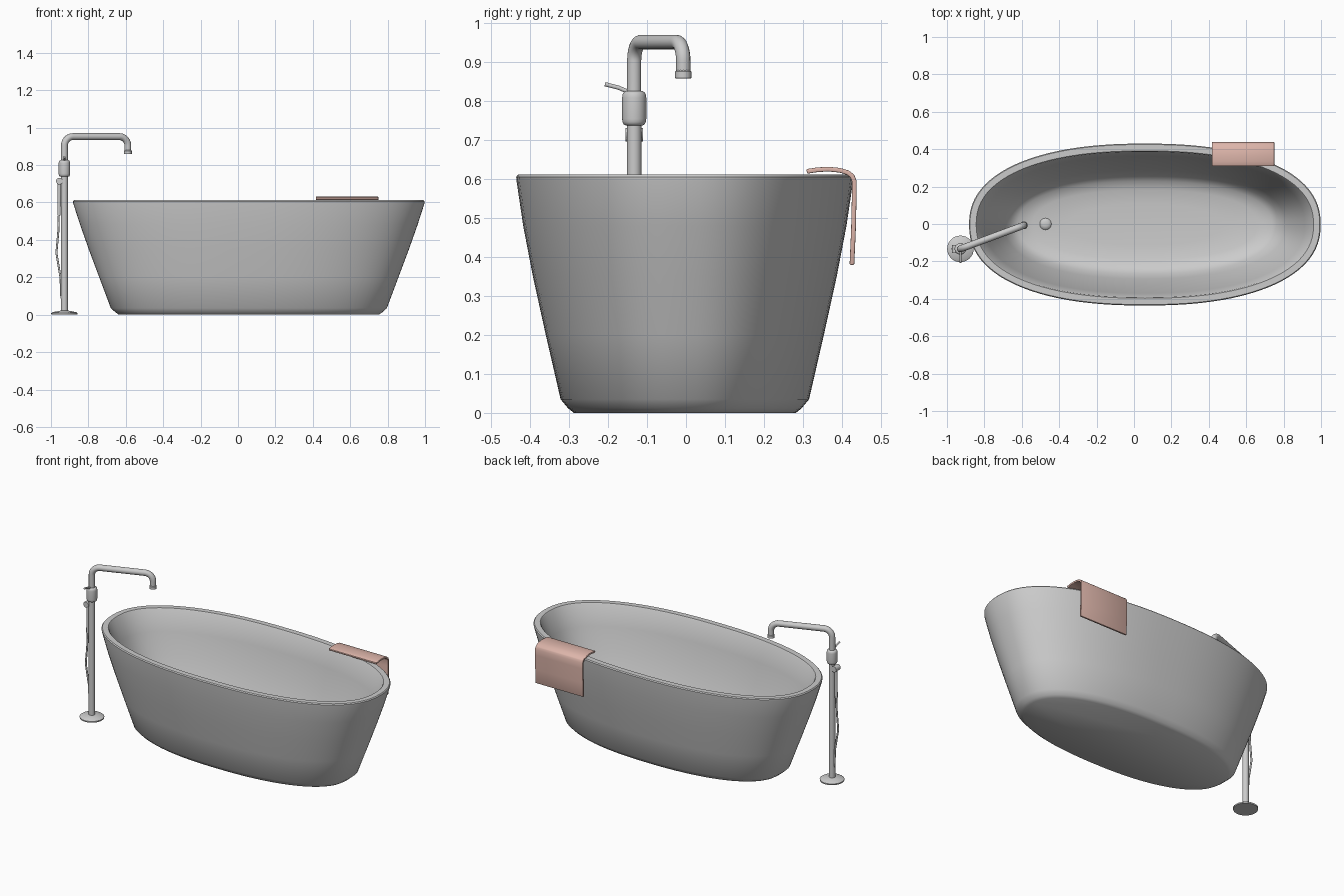
import bpy, bmesh, math
from mathutils import Vector

if "Cube" in bpy.data.objects:
    bpy.data.objects.remove(bpy.data.objects["Cube"])


def finish(bm, name, angle=35):
    bmesh.ops.recalc_face_normals(bm, faces=bm.faces)
    me = bpy.data.meshes.new(name)
    bm.to_mesh(me)
    bm.free()
    ob = bpy.data.objects.new(name, me)
    bpy.context.collection.objects.link(ob)
    bpy.ops.object.select_all(action='DESELECT')
    ob.select_set(True)
    bpy.context.view_layer.objects.active = ob
    bpy.ops.object.shade_smooth_by_angle(angle=math.radians(angle))
    return ob


def loft(name, rings, centre, power=2.0, n=32, angle=35):
    """Stack of (z, half_x, half_y) super-ellipse rings with capped ends."""
    bm = bmesh.new()
    loops = []
    for z, a, b in rings:
        ring = []
        for i in range(n):
            t = 2 * math.pi * i / n
            c, s = math.cos(t), math.sin(t)
            x = math.copysign(abs(c) ** (2 / power), c) * a
            y = math.copysign(abs(s) ** (2 / power), s) * b
            ring.append(bm.verts.new((centre[0] + x, centre[1] + y, z)))
        loops.append(ring)
    for r0, r1 in zip(loops, loops[1:]):
        for i in range(n):
            j = (i + 1) % n
            bm.faces.new((r0[i], r0[j], r1[j], r1[i]))
    bm.faces.new(loops[0])
    bm.faces.new(loops[-1])
    return finish(bm, name, angle)


def lathe(name, profile, centre):
    return loft(name, [(z, r, r) for r, z in profile], centre)


def tube(name, pts, radius, smooth=False):
    """Round tube through points, capped at both ends."""
    cu = bpy.data.curves.new(name, 'CURVE')
    cu.dimensions = '3D'
    cu.bevel_depth = radius
    cu.bevel_resolution = 5
    cu.use_fill_caps = True
    if smooth:
        sp = cu.splines.new('NURBS')
        sp.use_endpoint_u = True
        sp.order_u = 4
    else:
        sp = cu.splines.new('POLY')
    sp.points.add(len(pts) - 1)
    for p, q in zip(sp.points, pts):
        p.co = (*q, 1)
    ob = bpy.data.objects.new(name, cu)
    bpy.context.collection.objects.link(ob)
    bpy.ops.object.select_all(action='DESELECT')
    ob.select_set(True)
    bpy.context.view_layer.objects.active = ob
    bpy.ops.object.convert(target='MESH')
    bpy.ops.object.shade_smooth_by_angle(angle=math.radians(40))
    return ob


def fillet(pts, r, steps=10):
    """Round the right-angled corners of a polyline."""
    pts = [Vector(p) for p in pts]
    out = [pts[0]]
    for a, b, c in zip(pts, pts[1:], pts[2:]):
        u, v = (a - b).normalized(), (c - b).normalized()
        for i in range(steps + 1):
            t = i / steps * math.pi / 2
            out.append(b + u * r * (1 - math.sin(t)) + v * r * (1 - math.cos(t)))
    return out + [pts[-1]]


# Tub: outer wall, rolled rim, inner wall and raised floor
TUB = (0.058, -0.003)
loft("tub", [
    (0.0, 0.695, 0.285), (0.012, 0.712, 0.300), (0.035, 0.738, 0.319),
    (0.2, 0.800, 0.357), (0.35, 0.856, 0.390), (0.48, 0.902, 0.415),
    (0.595, 0.939, 0.432), (0.606, 0.940, 0.433), (0.612, 0.935, 0.428),
    (0.612, 0.902, 0.394), (0.606, 0.897, 0.389), (0.48, 0.854, 0.367),
    (0.35, 0.806, 0.333), (0.22, 0.752, 0.290), (0.16, 0.718, 0.262),
    (0.13, 0.680, 0.232), (0.115, 0.60, 0.185), (0.108, 0.4, 0.11),
], TUB, power=2.3, n=96, angle=40)

# Drain on the tub floor
lathe("drain", [(0.031, 0.10), (0.031, 0.117), (0.026, 0.123), (0.015, 0.127), (0.005, 0.128)],
      (-0.473, 0))

# Floor-standing tap
P = (-0.928, -0.133)
lathe("tap_base", [(0.07, 0), (0.071, 0.008), (0.062, 0.014), (0.03, 0.02), (0.019, 0.022)], P)
lathe("tap_post", [(0.0185, 0.01), (0.0185, 0.75)], P)
lathe("tap_body", [(0.022, 0.738), (0.027, 0.741), (0.030, 0.747), (0.031, 0.755), (0.031, 0.809),
                   (0.030, 0.817), (0.027, 0.823), (0.022, 0.826)], P)

# Spout: up, over the tub and down
E = (-0.589, -0.007)
tube("tap_spout", fillet([(*P, 0.80), (*P, 0.952), (*E, 0.952), (*E, 0.865)], 0.048), 0.0185)
lathe("spout_tip", [(0.017, 0.858), (0.021, 0.86), (0.021, 0.876), (0.018, 0.88)], E)

# Lever handle
tube("tap_lever", [(P[0], P[1] - 0.01, 0.822), (P[0], P[1] - 0.04, 0.835),
                   (P[0], P[1] - 0.075, 0.844)], 0.0055)

# Hand shower holder, handle and hose beside the post
X = -0.955
tube("shower_holder", [(X, P[1] - 0.022, 0.714), (X, P[1] + 0.022, 0.714)], 0.018)
tube("holder_arm", [(X, P[1], 0.714), (P[0], P[1], 0.714)], 0.008)
tube("shower_handle", [(X, P[1], 0.71), (X - 0.002, P[1], 0.53)], 0.009)
tube("shower_hose", [(X - 0.003, P[1], 0.54), (X - 0.006, P[1], 0.44), (X - 0.016, P[1], 0.33),
                     (X + 0.006, P[1], 0.2), (X + 0.01, P[1], 0.1), (X + 0.022, P[1], 0.04)],
     0.0055, smooth=True)

# Towel folded over the rim
profile = [(0.310, 0.620), (0.335, 0.624), (0.365, 0.626), (0.395, 0.623), (0.415, 0.617),
           (0.427, 0.608), (0.432, 0.595), (0.432, 0.56), (0.430, 0.47), (0.426, 0.380)]
bm = bmesh.new()
cols = [[bm.verts.new((x, y, z)) for y, z in profile] for x in (0.416, 0.75)]
for i in range(len(profile) - 1):
    bm.faces.new((cols[0][i], cols[1][i], cols[1][i + 1], cols[0][i + 1]))
towel = finish(bm, "towel", 40)
sol = towel.modifiers.new("thickness", 'SOLIDIFY')
sol.thickness = 0.012
sol.offset = 0
bev = towel.modifiers.new("soft_edges", 'BEVEL')
bev.width = 0.003
bev.segments = 2
mat = bpy.data.materials.new("towel_pink")
mat.diffuse_color = (0.72, 0.46, 0.40, 1)
mat.use_nodes = True
mat.node_tree.nodes["Principled BSDF"].inputs["Base Color"].default_value = mat.diffuse_color
towel.data.materials.append(mat)
